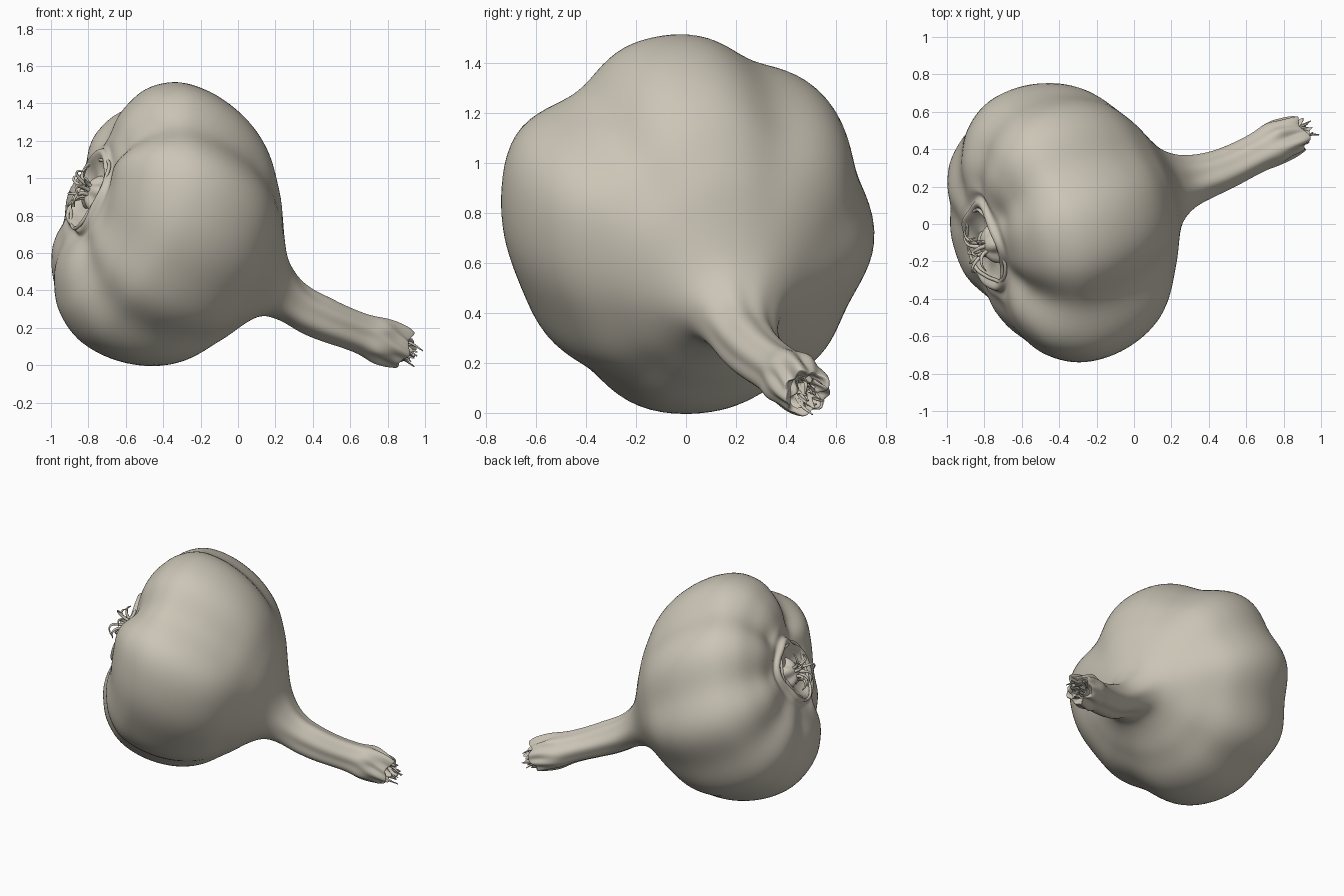
import bpy, bmesh, math, random
from mathutils import Vector

random.seed(4)
cube = bpy.data.objects.get("Cube")
if cube:
    bpy.data.objects.remove(cube, do_unlink=True)

# Single husk colour
husk = bpy.data.materials.new("pale_husk")
husk.use_nodes = True
COLOUR = (0.60, 0.56, 0.47, 1)
husk.diffuse_color = COLOUR
bsdf = husk.node_tree.nodes["Principled BSDF"]
bsdf.inputs["Base Color"].default_value = COLOUR
bsdf.inputs["Roughness"].default_value = 0.7

# Tilted frame: axis runs from the root plate to the stem tip
ROOT = Vector((-0.808, -0.124, 0.935))
AXIS = Vector((0.865, 0.30, -0.40)).normalized()
SIDE = (Vector((0, 1, 0)) - AXIS * AXIS.y).normalized()
UP = AXIS.cross(SIDE)


def smoothstep(lo, hi, x):
    x = min(1, max(0, (x - lo) / (hi - lo)))
    return x * x * (3 - 2 * x)


def place(t, r, a):
    """Point at distance t along the axis; the stem sags and bends slightly."""
    neck, end = smoothstep(0.92, 1.42, t), smoothstep(1.45, 2, t)
    bend = SIDE * (0.06 * end - 0.05 * neck) + UP * (0.03 * end - 0.095 * neck)
    return ROOT + AXIS * t + bend + (SIDE * math.cos(a) + UP * math.sin(a)) * r


def spline(points, steps):
    """Catmull-Rom curve through (t, r) points."""
    pts = [Vector(p) for p in points]
    pts = [pts[0]] + pts + [pts[-1]]
    out = []
    for a, b, c, d in zip(pts, pts[1:], pts[2:], pts[3:]):
        for i in range(steps):
            s = i / steps
            out.append(0.5 * (2 * b + (c - a) * s + (2 * a - 5 * b + 4 * c - d) * s * s
                              + (3 * b - a - 3 * c + d) * s ** 3))
    return out + [pts[-1]]


def finish(bm, name, angle=60):
    bmesh.ops.recalc_face_normals(bm, faces=bm.faces)
    mesh = bpy.data.meshes.new(name)
    bm.to_mesh(mesh)
    bm.free()
    obj = bpy.data.objects.new(name, mesh)
    bpy.context.collection.objects.link(obj)
    mesh.materials.append(husk)
    bpy.ops.object.select_all(action="DESELECT")
    obj.select_set(True)
    bpy.context.view_layer.objects.active = obj
    bpy.ops.object.shade_smooth_by_angle(angle=math.radians(angle))


def lathe(name, rings, shape, segments=120):
    """Revolve rings around the axis; shape(t, r, angle) adjusts each point."""
    bm = bmesh.new()
    loops = []
    for t, r in rings:
        loop = []
        for i in range(segments):
            a = math.tau * i / segments
            loop.append(bm.verts.new(place(*shape(t, max(r, 0.002), a), a)))
        loops.append(loop)
    for lo, hi in zip(loops, loops[1:]):
        for i in range(segments):
            j = (i + 1) % segments
            bm.faces.new((lo[i], lo[j], hi[j], hi[i]))
    bm.faces.new(loops[0])
    bm.faces.new(loops[-1])
    finish(bm, name)


def strand(name, points, radius, cyclic=False):
    """Tapered round strand through the points."""
    curve = bpy.data.curves.new(name, "CURVE")
    curve.dimensions = "3D"
    curve.bevel_depth = radius
    curve.bevel_resolution = 2
    curve.resolution_u = 6
    curve.use_fill_caps = True
    sp = curve.splines.new("BEZIER")
    sp.bezier_points.add(len(points) - 1)
    sp.use_cyclic_u = cyclic
    for i, (bp, co) in enumerate(zip(sp.bezier_points, points)):
        bp.co = co
        bp.handle_left_type = bp.handle_right_type = "AUTO"
        bp.radius = 1 if cyclic else 1 - 0.75 * i / (len(points) - 1)
    curve.materials.append(husk)
    obj = bpy.data.objects.new(name, curve)
    bpy.context.collection.objects.link(obj)


# Creases between the cloves, and broad flats or swellings: (angle, depth, width)
CREASES = [(14, 0.06, 14), (61, 0.10, 16), (126, 0.11, 16), (230, 0.08, 14), (295, 0.045, 14),
           (332, 0.075, 17), (25, 0.03, 35), (200, 0.07, 22), (150, -0.035, 15),
           (90, 0.02, 20), (265, 0.012, 30)]


def crease(a):
    total = 0
    for deg, depth, width in CREASES:
        diff = (math.degrees(a) - deg + 180) % 360 - 180
        total += depth * math.exp(-(diff / width) ** 2)
    return total


def bulb_shape(t, r, a):
    # Cloves swell the bulb and fade out towards the neck and the root plate
    c = crease(a) * (1 - smoothstep(0.75, 1.2, t)) * smoothstep(0.2, 0.42, r)
    t2 = t + 0.5 * c * (1 - smoothstep(0.05, 0.35, t))
    r2 = r * (0.992 - c)
    # Upper cloves lean towards the root end
    t2 -= 0.09 * smoothstep(-0.2, 1, math.sin(a)) * (r / 0.75) ** 1.5
    # Neck is flatter than it is wide
    r2 *= 1 - 0.2 * math.sin(a) ** 2 * smoothstep(1.0, 1.2, t) * (1 - smoothstep(1.25, 1.5, t))
    # Uneven root lip
    lip = (1 - smoothstep(0.22, 0.36, r)) * (1 - smoothstep(0.2, 0.3, t))
    r2 *= 1 + lip * (0.10 * math.sin(2 * a + 0.5) + 0.05 * math.sin(5 * a))
    t2 += lip * 0.012 * math.sin(3 * a + 1)
    # Lengthwise folds on the stem, crumpled near its cut end
    fold = smoothstep(1.1, 1.4, t)
    r2 *= 1 + fold * (0.05 * math.cos(3 * a + 0.6) + 0.03 * math.cos(7 * a))
    rag = smoothstep(1.76, 1.94, t)
    r2 *= 1 + rag * (0.07 * math.sin(5 * a + 9 * t) + 0.06 * math.sin(9 * a - 14 * t))
    t2 += rag * 0.015 * math.sin(4 * a + 1)
    return t2, r2


# Bulb, neck and stem in one skin
profile = [
    (0.05, 0), (0.055, 0.10), (0.04, 0.16), (0.005, 0.205), (0.005, 0.23), (0.03, 0.255),
    (0.02, 0.32), (0.025, 0.43), (0.065, 0.54), (0.15, 0.66), (0.29, 0.75), (0.44, 0.78),
    (0.60, 0.765), (0.75, 0.71), (0.87, 0.617), (0.98, 0.465), (1.08, 0.31), (1.17, 0.21),
    (1.28, 0.15), (1.42, 0.12), (1.60, 0.107), (1.73, 0.106), (1.83, 0.118), (1.91, 0.11),
    (1.98, 0.098), (1.985, 0.085), (1.955, 0.06), (1.935, 0)]
lathe("garlic_bulb", spline(profile, 5), bulb_shape)


# Dry layers inside the cut stem
def ragged_layer(phase):
    def shape(t, r, a):
        w = smoothstep(1.92, 2.03, t)
        return (t + w * 0.03 * math.sin(5 * a + phase),
                r * (1 + 0.16 * math.sin(4 * a + phase) + 0.1 * math.sin(7 * a - phase)))
    return shape


for n, size in enumerate((0.066, 0.036)):
    end = 2.0 + 0.03 * n
    rings = [(1.90, size), (end - 0.03, size * 0.9), (end, size), (end - 0.01, size * 0.8),
             (end - 0.05, size * 0.5), (end - 0.06, 0)]
    lathe(f"stem_layer_{n + 1}", spline(rings, 3), ragged_layer(2.1 * n), 40)

# Frayed fibres at the stem tip
for n in range(8):
    a = math.tau * n / 8
    r = random.uniform(0.015, 0.05)
    tip = random.uniform(2.04, 2.09)
    strand(f"stem_fibre_{n + 1}",
           [place(1.93, r, a), place(2.01, r * 1.1, a + 0.2),
            place(tip, r * random.uniform(0.6, 1.3), a + 0.7)], 0.012)

# Torn skin rim around the root plate
rim = [place(0.01 + 0.012 * math.sin(3 * i + 1), 0.20 + 0.022 * math.sin(1.7 * i),
             math.tau * i / 12) for i in range(12)]
strand("root_rim", rim, 0.010, True)

# Knob in the root plate
knob = [(0.07, 0.10), (0.03, 0.085), (0.0, 0.05), (-0.01, 0)]
lathe("root_knob", spline(knob, 4), lambda t, r, a: (t, r * (1 + 0.15 * math.sin(5 * a))), 40)

# Curling root fibres
for n in range(9):
    a = math.tau * n / 9 + random.uniform(-0.2, 0.2)
    out = random.uniform(0.07, 0.14)
    lift = random.uniform(0.04, 0.10)
    strand(f"root_fibre_{n + 1}",
           [place(0.04, 0.03, a), place(-lift * 0.6, out * 0.5, a + 0.1),
            place(-lift, out * 0.9, a + 0.3), place(-lift * 0.7, out * 1.2, a + 0.55)], 0.013)
